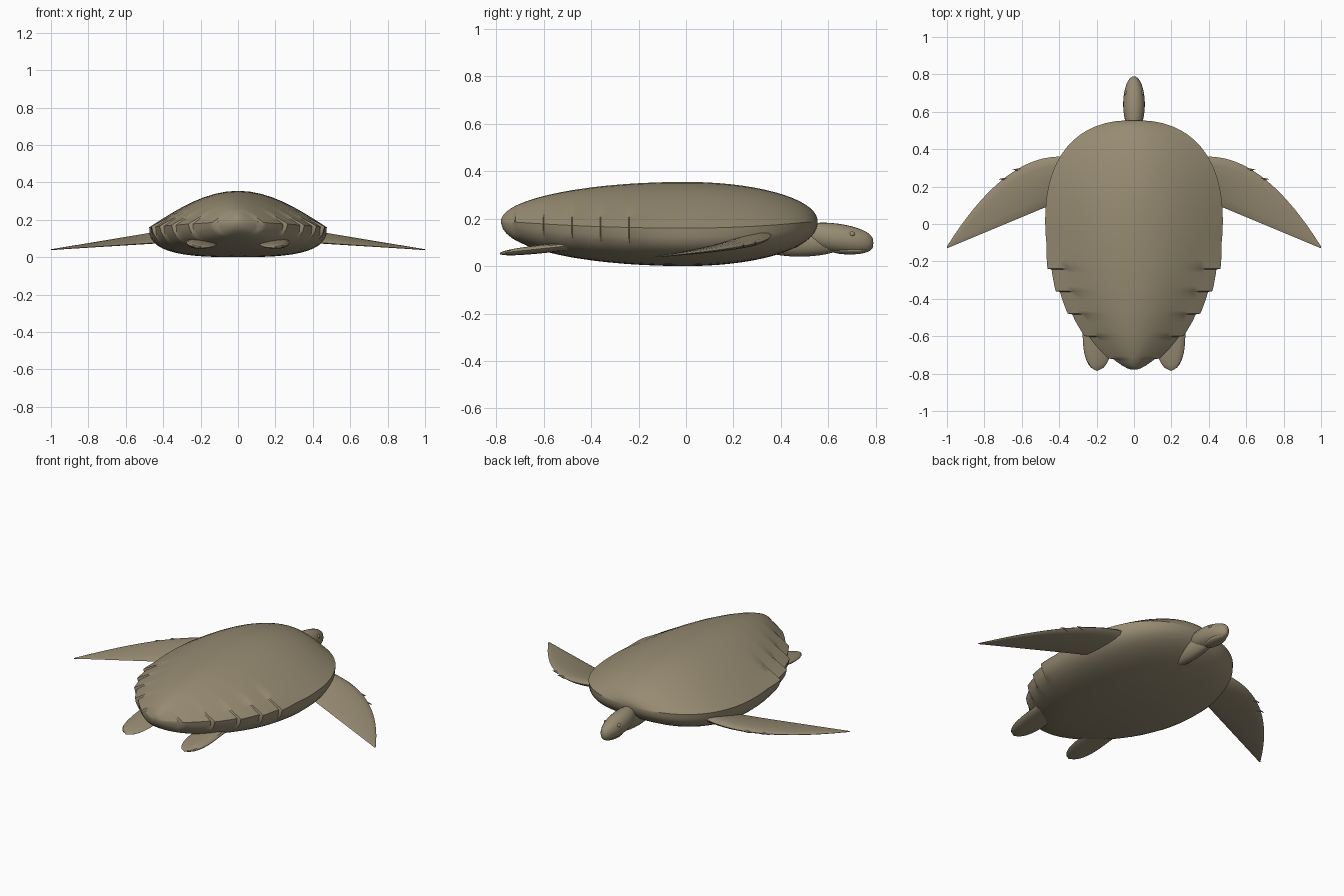
import bpy
import bmesh
from math import cos, sin, pi, exp, radians, copysign
from mathutils import Matrix, Vector

default = bpy.data.objects.get("Cube")
if default:
    bpy.data.objects.remove(default)

skin = bpy.data.materials.new("olive_brown")
skin.use_nodes = True
tone = (0.31, 0.26, 0.17, 1)
skin.diffuse_color = tone
shader = skin.node_tree.nodes["Principled BSDF"]
shader.inputs["Base Color"].default_value = tone
shader.inputs["Roughness"].default_value = 0.8
parts = []


def finish(name, bm, mirror=False):
    """Turn a bmesh into a named part, optionally mirrored in x."""
    bmesh.ops.recalc_face_normals(bm, faces=bm.faces)
    mesh = bpy.data.meshes.new(name)
    bm.to_mesh(mesh)
    bm.free()
    mesh.materials.append(skin)
    part = bpy.data.objects.new(name, mesh)
    bpy.context.collection.objects.link(part)
    if mirror:
        modifier = part.modifiers.new("mirror", 'MIRROR')
        modifier.use_mirror_merge = False
    parts.append(part)


def loft(name, rings, mirror=False):
    """Skin a list of equal point rings and cap both ends."""
    bm = bmesh.new()
    loops = [[bm.verts.new(point) for point in ring] for ring in rings]
    count = len(loops[0])
    for near, far in zip(loops, loops[1:]):
        for i in range(count):
            j = (i + 1) % count
            bm.faces.new((near[i], near[j], far[j], far[i]))
    bm.faces.new(loops[0])
    bm.faces.new(loops[-1])
    finish(name, bm, mirror)


def turn(count):
    """Evenly spaced angles around a full circle."""
    return [2 * pi * i / count for i in range(count)]


def ellipsoid(name, centre, radii, blunt=0, droop=0, mirror=False):
    """Ellipsoid along y; blunt squares its ends, droop tilts it."""
    bm = bmesh.new()
    bmesh.ops.create_uvsphere(bm, u_segments=24, v_segments=16, radius=1)
    bmesh.ops.rotate(bm, verts=bm.verts,
                     matrix=Matrix.Rotation(pi / 2, 3, 'X'))
    for vert in bm.verts:
        x, y, z = vert.co
        girth = max(1 - y * y, 0.001) ** 0.5
        z *= girth ** -blunt
        vert.co = Vector(centre) + Vector((
            x * radii[0], y * radii[1], z * radii[2] - droop * y))
    finish(name, bm, mirror)


# Shell: each section follows from its place along the body
FRONT, BACK, SCUTE = 0.555, 0.78, 0.12


def scute_flare(y):
    """Each rear scute widens backward, then steps in."""
    return 0.022 * (-y / SCUTE % 1) if y < -SCUTE else 0


def shell_ring(y):
    r = y / FRONT if y > 0 else -y / BACK
    if y > 0:
        width = 0.475 * (1 - r ** 2.4) ** 0.42
    else:
        width = 0.475 * (1 - r * r) ** 0.75
    dome = 0.165 * (1 - r * r) ** 0.5
    belly = 0.19 * (1 - r * r) ** 0.45
    rim = 0.19 - 0.03 * (1 - r * r)
    ring = []
    for angle in turn(48):
        c, s = cos(angle), sin(angle)
        if s >= 0:
            x = width * c
            z = rim + (0.19 + dome - rim) * cos(pi / 2 * c)
        else:
            x = width * copysign(abs(c) ** 0.7, c)
            z = rim - (rim - 0.19 + belly) * (-s) ** 0.7
        x += c * scute_flare(y) * exp(-((z - rim) / 0.055) ** 2)
        ring.append((x, y, z))
    return ring


stations = [c * (FRONT if c > 0 else BACK)
            for c in (cos(pi * (i + 0.5) / 32) for i in range(32))]
for k in range(2, 7):
    stations += [0.001 - SCUTE * k, -0.003 - SCUTE * k]
loft("shell", [shell_ring(y) for y in sorted(stations)])

# Neck, blunt-nosed head, lower jaw and eyes
ellipsoid("neck", (0, 0.48, 0.1), (0.045, 0.2, 0.06))
ellipsoid("head", (0, 0.64, 0.117), (0.058, 0.15, 0.062),
          blunt=0.3, droop=0.02)
ellipsoid("lower_jaw", (0, 0.69, 0.067), (0.04, 0.08, 0.018))
ellipsoid("eyes", (0.043, 0.7, 0.135), (0.01, 0.012, 0.01), mirror=True)


def fin(name, section, start, steps=18):
    """Blade whose section gives leading point, trailing point, thickness."""
    rings = []
    for i in range(steps + 1):
        lead, trail, thick = section(start + (1 - start) * i / steps)
        ring = []
        for angle in turn(14):
            c, s = cos(angle), sin(angle)
            point = lead.lerp(trail, 0.5 - 0.5 * c)
            point.z += thick / 2 * s * (1 + c / 3)
            ring.append(point)
        rings.append(ring)
    loft(name, rings, mirror=True)


def front_section(t):
    """Leading edge sweeps back in a curve, trailing edge runs straight."""
    x = 0.4 + 0.6 * t
    lead = Vector((x, 0.36 - 0.48 * t * t, 0.13 - 0.09 * t))
    trail = Vector((x, 0.12 - 0.25 * t, 0.08 - 0.04 * t))
    return lead, trail, 0.045 - 0.04 * t


def rear_section(t):
    """Rounded paddle narrowing to a point at the back."""
    swell = (1 - t ** 4) ** 0.6
    y, z = -0.5 - 0.285 * t, 0.085 - 0.03 * t
    lead = Vector((0.2 + 0.075 * swell, y, z))
    trail = Vector((0.195 - 0.08 * swell, y, z - 0.005))
    return lead, trail, 0.004 + 0.03 * swell


fin("front_flippers", front_section, -0.1)
fin("rear_flippers", rear_section, 0)

# Small claws on the front leading edges
for name, t in (("inner_claws", 0.38), ("outer_claws", 0.5)):
    edge = front_section(t)[0]
    bm = bmesh.new()
    bmesh.ops.create_cone(bm, cap_ends=True, segments=6,
                          radius1=0.01, radius2=0, depth=0.05)
    bmesh.ops.rotate(bm, verts=bm.verts,
                     matrix=Matrix.Rotation(pi / 2, 3, 'Y'))
    bmesh.ops.translate(bm, verts=bm.verts, vec=edge)
    finish(name, bm, mirror=True)

# Smooth shading that keeps the scute steps crisp
bpy.ops.object.select_all(action='DESELECT')
for part in parts:
    part.select_set(True)
bpy.context.view_layer.objects.active = parts[0]
bpy.ops.object.shade_smooth_by_angle(angle=radians(35))
